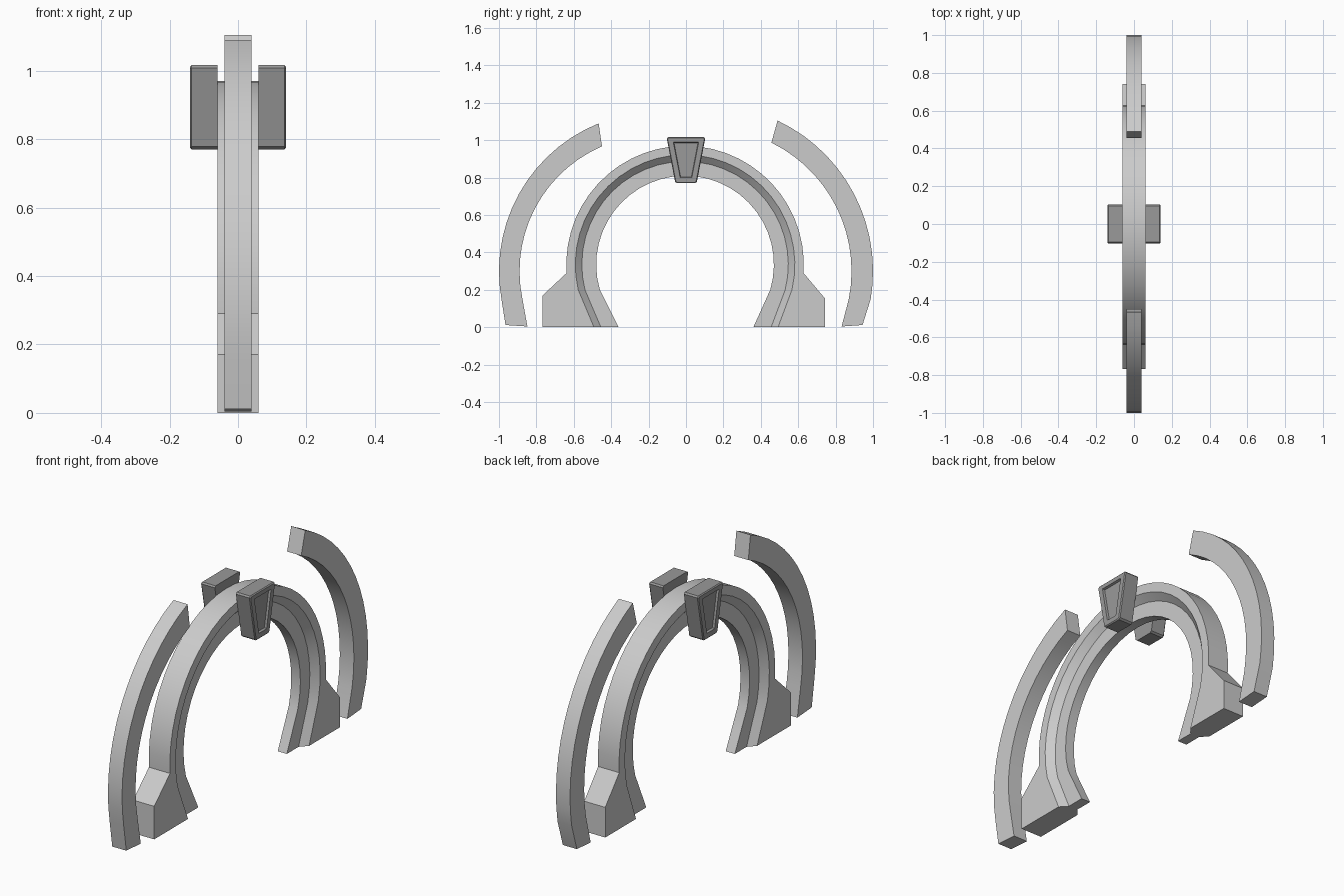
import bpy, bmesh, math
from math import sin, cos, asin, pi
from mathutils import Vector

cube = bpy.data.objects.get("Cube")
if cube:
    bpy.data.objects.remove(cube)


def material(name, grey):
    m = bpy.data.materials.new(name)
    m.use_nodes = True
    col = (grey, grey, grey, 1)
    m.diffuse_color = col
    m.node_tree.nodes["Principled BSDF"].inputs["Base Color"].default_value = col
    return m


pale = material("pale stone", 0.6)
dark = material("dark stone", 0.32)


def loft(name, loops, mat):
    """Bridge equal closed loops into a capped solid."""
    bm = bmesh.new()
    rows = [[bm.verts.new(p) for p in loop] for loop in loops]
    n = len(rows[0])
    for a, b in zip(rows, rows[1:]):
        for i in range(n):
            j = (i + 1) % n
            bm.faces.new((a[i], a[j], b[j], b[i]))
    bm.faces.new(rows[0])
    bm.faces.new(rows[-1])
    bmesh.ops.recalc_face_normals(bm, faces=bm.faces)
    me = bpy.data.meshes.new(name)
    bm.to_mesh(me)
    bm.free()
    me.materials.append(mat)
    ob = bpy.data.objects.new(name, me)
    bpy.context.collection.objects.link(ob)
    bpy.ops.object.select_all(action="DESELECT")
    ob.select_set(True)
    bpy.context.view_layer.objects.active = ob
    bpy.ops.object.shade_smooth_by_angle(angle=math.radians(30))
    return ob


def arc(cy, cz, r, a0, a1, steps):
    angles = [a0 + (a1 - a0) * i / steps for i in range(steps + 1)]
    return [(cy + r * cos(a), cz + r * sin(a)) for a in angles]


# Central arch with flared feet: each lane runs from the rear foot to the front foot
CY, CZ = -0.005, 0.335


def lane(r, foot_rear, foot_front):
    z = foot_rear[-1][1]
    a = asin((z - CZ) / r)
    path = arc(CY, CZ, r, a, pi - a, 28)
    return foot_rear[:-1] + path + foot_front[:-1][::-1]


def inner_lane(r, y):
    z = 0.2
    edge = math.sqrt(r * r - (z - CZ) ** 2)
    feet = []
    for s in (1, -1):
        top = CY + s * edge
        feet.append([(s * y, 0), ((s * y + top) / 2, z / 2), (top, z)])
    return lane(r, *feet)


lanes = [
    lane(0.635, [(0.742, 0), (0.742, 0.155), (0.63, 0.29)],
         [(-0.767, 0), (-0.767, 0.17), (-0.64, 0.29)]),
    inner_lane(0.587, 0.492),
    inner_lane(0.552, 0.455),
    inner_lane(0.475, 0.36),
]
widths = [0.06, 0.06, 0.026, 0.026]
stations = []
for pts in zip(*lanes):
    side = [Vector((w, *p)) for w, p in zip(widths, pts)]
    stations.append(side + [Vector((-v.x, v.y, v.z)) for v in reversed(side)])
loft("arch_ring", stations, pale)


# Free standing curved bars in front of and behind the arch
def bar(name, side, outer, inner):
    paths = []
    for cy, r, top_z, foot in (outer, inner):
        a0, a1 = asin(-0.15 / r), asin((top_z - 0.3) / r)
        path = arc(cy, 0.3, r, a0, a1, 14)
        paths.append([foot] + path)
    loops = []
    for o, i in zip(*paths):
        loops.append([(x, side * p[0], p[1])
                      for x, p in ((0.04, o), (0.04, i), (-0.04, i), (-0.04, o))])
    loft(name, loops, pale)


bar("front_bar", -1, (0.148, 0.852, 1.09, (0.965, 0.012)),
    (0.165, 0.725, 0.967, (0.848, 0.004)))
bar("rear_bar", 1, (0.11, 0.89, 1.105, (0.944, 0.012)),
    (0.12, 0.765, 0.987, (0.832, 0.004)))


# Keystones with chamfered corners and a sunken panel
def wedge(x, top, bottom, z1, z0, cut):
    corners = [Vector((x, -top, z1)), Vector((x, top, z1)),
               Vector((x, bottom, z0)), Vector((x, -bottom, z0))]
    loop = []
    for i, c in enumerate(corners):
        for other in (corners[i - 1], corners[(i + 1) % 4]):
            loop.append(c + (other - c).normalized() * cut)
    return loop


for name, s in (("left_keystone", 1), ("right_keystone", -1)):
    loft(name, [
        wedge(s * 0.06, 0.104, 0.057, 1.016, 0.77, 0.008),
        wedge(s * 0.136, 0.104, 0.057, 1.016, 0.77, 0.008),
        wedge(s * 0.141, 0.099, 0.053, 1.011, 0.775, 0.006),
        wedge(s * 0.141, 0.068, 0.031, 0.99, 0.8, 0.001),
        wedge(s * 0.13, 0.064, 0.029, 0.986, 0.804, 0.001),
    ], dark)
